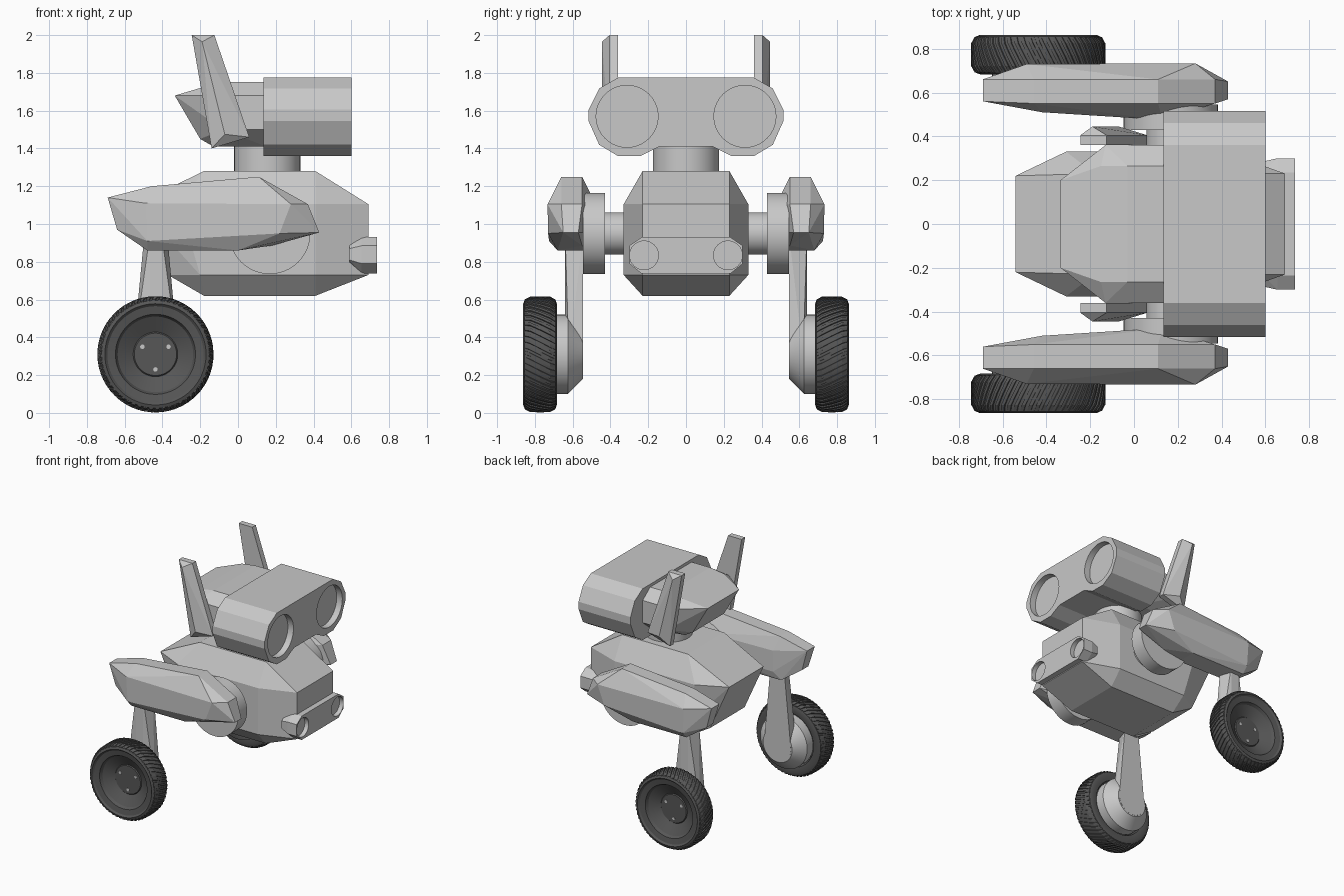
import bpy, bmesh, math
from mathutils import Vector

cube = bpy.data.objects.get("Cube")
if cube:
    bpy.data.objects.remove(cube, do_unlink=True)


def material(name, value):
    m = bpy.data.materials.new(name)
    m.use_nodes = True
    m.diffuse_color = (value, value, value, 1)
    m.node_tree.nodes["Principled BSDF"].inputs["Base Color"].default_value = (value, value, value, 1)
    return m


SHELL = material("light grey shell", 0.58)
RUBBER = material("dark grey rubber", 0.095)


def finish(name, bm, mat, smooth=False):
    bmesh.ops.recalc_face_normals(bm, faces=bm.faces)
    me = bpy.data.meshes.new(name)
    bm.to_mesh(me)
    bm.free()
    me.materials.append(mat)
    ob = bpy.data.objects.new(name, me)
    bpy.context.collection.objects.link(ob)
    if smooth:
        bpy.ops.object.select_all(action='DESELECT')
        ob.select_set(True)
        bpy.context.view_layer.objects.active = ob
        bpy.ops.object.shade_smooth_by_angle(angle=math.radians(32))
    return ob


def both(pts):
    """Points plus their mirror image across y = 0."""
    return pts + [(x, -y, z) for x, y, z in pts]


def hull(name, pts, s=1, mat=SHELL):
    """Faceted convex solid around the given corners."""
    bm = bmesh.new()
    for x, y, z in pts:
        bm.verts.new((x, y * s, z))
    res = bmesh.ops.convex_hull(bm, input=bm.verts)
    loose = [v for v in bm.verts if not v.link_faces]
    bmesh.ops.delete(bm, geom=loose, context='VERTS')
    bmesh.ops.dissolve_limit(bm, angle_limit=0.02, verts=bm.verts, edges=bm.edges)
    return finish(name, bm, mat)


def prism(name, prof, x0, x1):
    """Extrude a (y, z) outline along x."""
    bm = bmesh.new()
    face = bm.faces.new([bm.verts.new((x0, y, z)) for y, z in prof])
    ext = bmesh.ops.extrude_face_region(bm, geom=[face])
    for v in ext["geom"]:
        if isinstance(v, bmesh.types.BMVert):
            v.co.x = x1
    return finish(name, bm, SHELL)


def lathe(name, prof, centre, axis='Y', s=1, n=48, mat=SHELL):
    """Revolve (radius, position) pairs; radius 0 closes to a point."""
    bm = bmesh.new()
    rings = []
    for r, p in prof:
        ring = []
        for i in range(n if r else 1):
            a = 2 * math.pi * i / n
            u, v = r * math.cos(a), r * math.sin(a)
            off = {'X': (p, u, v), 'Y': (u, p * s, v), 'Z': (u, v, p)}[axis]
            ring.append(bm.verts.new(Vector(centre) + Vector(off)))
        rings.append(ring)
    for a, b in zip(rings, rings[1:]):
        for i in range(n):
            j = (i + 1) % n
            quad = [a[i % len(a)], a[j % len(a)], b[j % len(b)], b[i % len(b)]]
            bm.faces.new(list(dict.fromkeys(quad)))
    return finish(name, bm, mat, True)


def sink(ob, x, y, z, r, depth):
    """Cut round recesses into the +x face at +y and -y."""
    for s in (1, -1):
        cut = lathe("cutter", [(0, -depth), (r, -depth), (r, 0.1), (0, 0.1)], (x, y * s, z), 'X', n=40)
        cut.hide_render = True
        mod = ob.modifiers.new("recess", 'BOOLEAN')
        mod.operation, mod.solver, mod.object = 'DIFFERENCE', 'EXACT', cut
        bpy.context.view_layer.objects.active = ob
        bpy.ops.object.modifier_apply(modifier=mod.name)
        bpy.data.objects.remove(cut, do_unlink=True)


# Body, neck and rear of head
hull("body", both([
    (-.18, .23, 1.28), (.41, .23, 1.28),
    (.69, .23, 1.105), (.41, .33, 1.105), (-.31, .33, 1.105), (-.54, .22, 1.105),
    (.69, .23, .73), (.41, .33, .73), (-.2, .33, .73), (-.37, .22, .73),
    (-.18, .23, .62), (.41, .23, .62)]))
lathe("neck", [(0, 1.2), (.175, 1.2), (.175, 1.45), (0, 1.45)], (.155, 0, 0), 'Z')
hull("head_back", both([
    (-.15, .265, 1.735), (-.03, .265, 1.752), (.15, .265, 1.752),
    (-.335, .2, 1.68), (-.13, .36, 1.68), (.15, .36, 1.68),
    (-.2, .2, 1.45), (-.08, .36, 1.5), (.15, .36, 1.5),
    (-.13, .2, 1.41), (.15, .25, 1.41)]))

# Eye housing with two sunken lenses
half = [(.36, 1.775), (.46, 1.717), (.516, 1.605), (.516, 1.545), (.46, 1.42),
        (.36, 1.36), (.24, 1.36), (.14, 1.41)]
eyes = prism("eye_housing", half + [(-y, z) for y, z in reversed(half)], .135, .60)
sink(eyes, .60, .312, 1.57, .164, .05)

# Front lamp bar, tapered towards the body
lamp = [(.235, .93), (.30, .885), (.30, .79), (.235, .737)]
bar = hull("lamp_bar", both([(x, y, z) for y, z in lamp for x in (.655, .735)]
                            + [(.59, .235, .91), (.59, .285, .87), (.59, .285, .81), (.59, .235, .78)]))
sink(bar, .735, .222, .834, .076, .035)

# Limbs: the same set on each side
for side, s in (("front", -1), ("back", 1)):
    # Ear blade with an outer ridge
    hull(side + "_ear", [(x, y, z) for y in (.36, .405) for x, z in
                         ((-.14, 1.40), (.06, 1.46), (-.125, 2), (-.245, 2))]
         + [(-.07, .445, 1.475), (-.19, .445, 1.965)], s)

    # Shoulder axle and disc
    lathe(side + "_axle", [(0, .2), (.112, .2), (.112, .46), (0, .46)], (.168, 0, .95), s=s)
    lathe(side + "_shoulder_disc", [(0, .43), (.215, .43), (.215, .545), (0, .545)], (.168, 0, .95), s=s)

    # Faceted arm
    hull(side + "_arm", [
        (-.69, .56, 1.14), (-.69, .66, 1.14), (-.64, .57, .97), (-.64, .65, .97),
        (-.457, .55, 1.2), (-.457, .66, 1.2), (.11, .55, 1.25), (.11, .66, 1.25),
        (-.49, .73, 1.11), (.28, .733, 1.105), (-.48, .725, .91), (.22, .73, .95),
        (-.48, .53, .86), (-.48, .68, .86), (0, .52, .86), (0, .68, .86), (.18, .55, .886),
        (-.42, .51, 1.09), (-.42, .51, .92), (.13, .475, 1.1), (.13, .475, .95),
        (.37, .55, 1.105), (.37, .66, 1.105), (.43, .57, .955), (.43, .65, .955)], s)

    # Leg strut with rounded foot
    wx, wz = -.437, .31
    foot = [(wx + .12 * math.cos(a), y, wz + .12 * math.sin(a)) for y in (.545, .62)
            for a in [math.pi * (1 + i / 12) for i in range(13)]]
    hull(side + "_leg", foot + [(x, .545, .95) for x in (-.495, -.375)]
         + [(x, .64, .95) for x in (-.465, -.405)] + [(x, .64, .4) for x in (-.465, -.40)], s)

    # Hub
    lathe(side + "_hub", [(0, .546), (.13, .546), (.21, .625), (.21, .70), (0, .70)], (wx, 0, wz), s=s)

    # Tyre with dished outer wheel
    lathe(side + "_wheel", [
        (0, .74), (.2, .74), (.22, .69), (.262, .682), (.285, .69), (.299, .72), (.301, .77),
        (.299, .825), (.285, .855), (.268, .862), (.255, .85), (.212, .842), (.2, .82),
        (.118, .775), (.112, .782), (0, .782)], (wx, 0, wz), s=s, n=64, mat=RUBBER)

    # Slanted tread ribs wrapped over the tyre
    bm = bmesh.new()
    count = 56
    path = [(.283, .692, 0), (.2985, .72, .04), (.300, .772, .13), (.2985, .825, .22), (.283, .854, .26)]
    for k in range(count):
        base = 2 * math.pi * k / count
        rows = []
        for r, y, twist in path:
            row = []
            for da, dr in ((-.035, -.006), (-.028, .0075), (.028, .0075), (.035, -.006)):
                a = base + twist + da
                row.append(bm.verts.new((wx + (r + dr) * math.cos(a), y * s, wz + (r + dr) * math.sin(a))))
            rows.append(row)
        for p, q in zip(rows, rows[1:]):
            for i in range(4):
                j = (i + 1) % 4
                bm.faces.new((p[i], p[j], q[j], q[i]))
        bm.faces.new(rows[0])
        bm.faces.new(rows[-1])
    finish(side + "_tread", bm, RUBBER)

    # Three small bolts on the wheel centre
    for i in range(3):
        a = -math.pi / 2 + i * 2 * math.pi / 3
        lathe(f"{side}_bolt_{i + 1}", [(0, .779), (.012, .779), (.012, .784), (0, .784)],
              (wx + .08 * math.cos(a), 0, wz + .08 * math.sin(a)), s=s, n=12)
